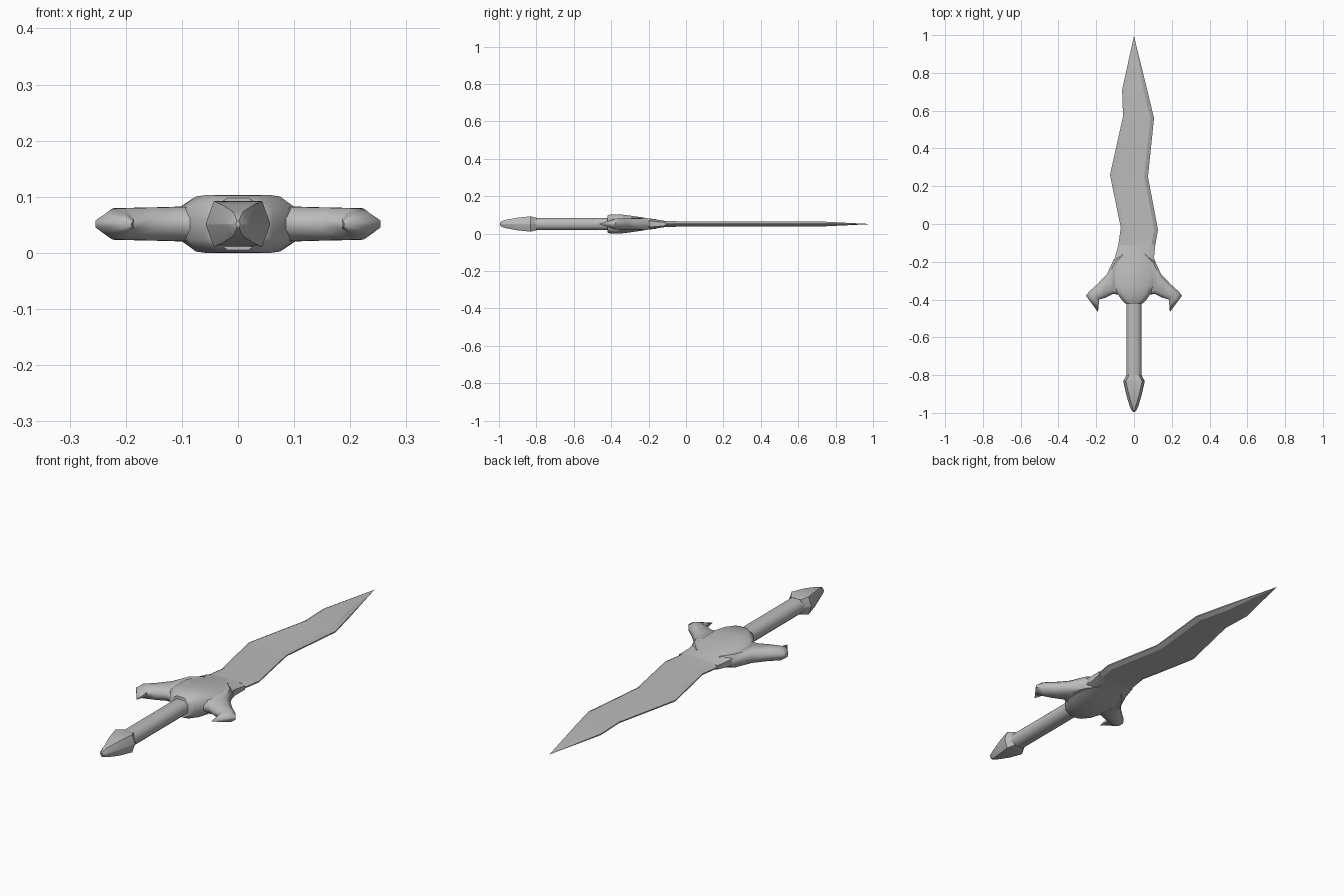
import bpy
import bmesh
import math
from mathutils import Vector

if "Cube" in bpy.data.objects:
    bpy.data.objects.remove(bpy.data.objects["Cube"], do_unlink=True)

MID = 0.0515  # height of the symmetry plane

steel = bpy.data.materials.new("grey_steel")
steel.use_nodes = True
steel.diffuse_color = (0.5, 0.5, 0.5, 1)
steel.node_tree.nodes["Principled BSDF"].inputs["Base Color"].default_value = (0.5, 0.5, 0.5, 1)


def loft(name, ribs, edge, bevel, side=1, angle=35):
    """Skin flat bevelled sections; a rib is (plan point, plan point, half height)."""
    bm = bmesh.new()
    rings = []
    for a, b, h in ribs:
        a, b = Vector(a), Vector(b)
        t = min(bevel / max((b - a).length, 0.001), 0.3)
        half = [(0, edge), (t, 1), (1 - t, 1), (1, edge)]
        section = half + [(s, -k) for s, k in reversed(half)]
        ring = []
        for s, k in section:
            p = a.lerp(b, s)
            ring.append(bm.verts.new((side * p.x, p.y, MID + k * h)))
        rings.append(ring)
    for r0, r1 in zip(rings, rings[1:]):
        for i in range(8):
            j = (i + 1) % 8
            bm.faces.new((r0[i], r0[j], r1[j], r1[i]))
    bm.faces.new(rings[0])
    bm.faces.new(rings[-1])
    bmesh.ops.remove_doubles(bm, verts=bm.verts, dist=0.0008)
    bmesh.ops.recalc_face_normals(bm, faces=bm.faces)
    mesh = bpy.data.meshes.new(name)
    bm.to_mesh(mesh)
    bm.free()
    mesh.materials.append(steel)
    obj = bpy.data.objects.new(name, mesh)
    bpy.context.collection.objects.link(obj)
    bpy.ops.object.select_all(action='DESELECT')
    obj.select_set(True)
    bpy.context.view_layer.objects.active = obj
    bpy.ops.object.shade_smooth_by_angle(angle=math.radians(angle))
    return obj


def straight(rows):
    """Symmetric ribs across the long axis from (y, half width, half height)."""
    return [((-w, y), (w, y), h) for y, w, h in rows]


# Wavy blade
loft("blade", [
    ((-0.0003, 0.995), (0.0003, 0.995), 0.0003),
    ((-0.063, 0.71), (0.07, 0.71), 0.014),
    ((-0.058, 0.57), (0.106, 0.56), 0.014),
    ((-0.127, 0.26), (0.074, 0.25), 0.014),
    ((-0.07, -0.02), (0.127, -0.03), 0.014),
    ((-0.083, -0.11), (0.113, -0.11), 0.016),
], 0.2, 0.02, angle=20)

# Guard body swelling out of the blade
loft("guard_body", [
    ((-0.083, -0.11), (0.113, -0.11), 0.016),
    ((-0.10, -0.175), (0.106, -0.175), 0.026),
] + straight([
    (-0.25, 0.118, 0.038),
    (-0.33, 0.105, 0.049),
    (-0.37, 0.088, 0.0515),
    (-0.405, 0.062, 0.051),
    (-0.42, 0.048, 0.046),
]), 0.55, 0.03, angle=50)

# Clawed arms on both sides
for label, side in (("left", 1), ("right", -1)):
    loft(label + "_guard_arm", [
        ((0.06, -0.14), (0.03, -0.39), 0.026),
        ((0.108, -0.19), (0.075, -0.375), 0.031),
        ((0.143, -0.265), (0.11, -0.37), 0.03),
        ((0.195, -0.32), (0.15, -0.39), 0.029),
        ((0.24, -0.36), (0.185, -0.40), 0.028),
        ((0.254, -0.38), (0.186, -0.42), 0.018),
        ((0.1905, -0.466), (0.19, -0.466), 0.0005),
    ], 0.35, 0.02, side, angle=50)

# Grip and pommel
loft("grip", straight([(-0.40, 0.04, 0.033), (-0.82, 0.04, 0.033)]),
     0.45, 0.02, angle=60)
loft("pommel", straight([
    (-0.80, 0.04, 0.034),
    (-0.832, 0.057, 0.041),
    (-0.90, 0.042, 0.034),
    (-0.965, 0.023, 0.022),
    (-0.988, 0.012, 0.014),
    (-0.995, 0.004, 0.006),
]), 0.05, 0.014, angle=40)
